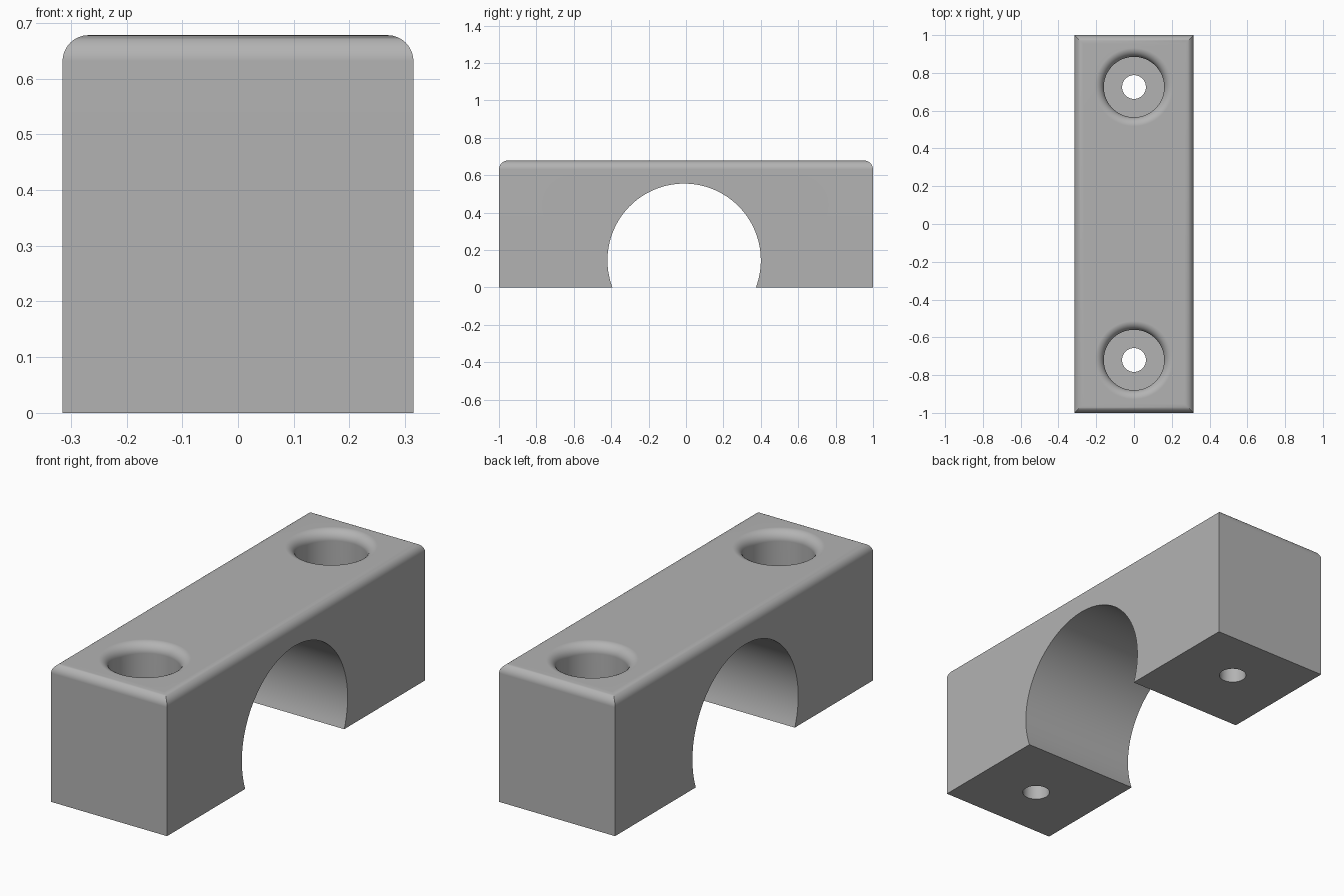
import bpy, bmesh
from math import sin, cos, pi, asin, radians
from mathutils import Vector

if "Cube" in bpy.data.objects:
    bpy.data.objects.remove(bpy.data.objects["Cube"])

HALF_W, HALF_L, TOP = 0.315, 1.0, 0.678
FILLET = 0.047
ARCH_Y, ARCH_Z, ARCH_R = -0.01, 0.145, 0.41
BORE_R, SCREW_R, FLOOR = 0.16, 0.063, 0.3

grey = bpy.data.materials.new("plain_grey")
grey.use_nodes = True
colour = (0.45, 0.45, 0.45, 1)
grey.diffuse_color = colour
grey.node_tree.nodes["Principled BSDF"].inputs["Base Color"].default_value = colour


def arc(cx, cy, r, start, end, steps):
    return [(cx + r * cos(start + (end - start) * i / steps),
             cy + r * sin(start + (end - start) * i / steps)) for i in range(steps + 1)]


def rounded_top(half):
    """Both upper corners, from right to left."""
    c, z = half - FILLET, TOP - FILLET
    return arc(c, z, FILLET, 0, pi / 2, 8) + arc(-c, z, FILLET, pi / 2, pi, 8)


def make_object(name, bm):
    bmesh.ops.recalc_face_normals(bm, faces=bm.faces)
    mesh = bpy.data.meshes.new(name)
    bm.to_mesh(mesh)
    bm.free()
    mesh.materials.append(grey)
    obj = bpy.data.objects.new(name, mesh)
    bpy.context.collection.objects.link(obj)
    return obj


def extrude_profile(name, points, axis, half):
    """Extrude a closed (horizontal, z) outline along x or y."""
    bm = bmesh.new()
    place = (lambda a, z: (-half, a, z)) if axis == "x" else (lambda a, z: (a, -half, z))
    face = bm.faces.new([bm.verts.new(place(*p)) for p in points])
    out = bmesh.ops.extrude_face_region(bm, geom=[face])
    move = Vector((2 * half, 0, 0)) if axis == "x" else Vector((0, 2 * half, 0))
    bmesh.ops.translate(bm, vec=move, verts=[v for v in out["geom"]
                                             if isinstance(v, bmesh.types.BMVert)])
    return make_object(name, bm)


def lathe(name, points, y):
    """Spin an (r, z) outline about a vertical axis."""
    bm = bmesh.new()
    verts = [bm.verts.new((r, 0, z)) for r, z in points]
    edges = [bm.edges.new(pair) for pair in zip(verts, verts[1:])]
    bmesh.ops.spin(bm, geom=verts + edges, cent=(0, 0, 0), axis=(0, 0, 1),
                   angle=2 * pi, steps=64, use_merge=True)
    bmesh.ops.remove_doubles(bm, verts=bm.verts, dist=1e-5)
    bmesh.ops.translate(bm, vec=(0, y, 0), verts=bm.verts)
    return make_object(name, bm)


def boolean(target, cutter, operation):
    bpy.context.view_layer.objects.active = target
    mod = target.modifiers.new(operation.lower(), "BOOLEAN")
    mod.operation, mod.object, mod.solver = operation, cutter, "EXACT"
    bpy.ops.object.modifier_apply(modifier=mod.name)
    bpy.data.objects.remove(cutter)


# Clamp body: arched side profile
dip = asin(ARCH_Z / ARCH_R)
arch = arc(ARCH_Y, ARCH_Z, ARCH_R, pi + dip, -dip, 72)
side = [(HALF_L, 0)] + rounded_top(HALF_L) + [(-HALF_L, 0)] + arch
body = extrude_profile("clamp_block", side, "x", HALF_W + 0.1)

# Rounded end profile trims the body to its width
end = [(HALF_W, -0.1)] + rounded_top(HALF_W) + [(-HALF_W, -0.1)]
boolean(body, extrude_profile("width_trim", end, "y", HALF_L + 0.1), "INTERSECT")

# Counterbored screw holes with a flared rim
flare = arc(BORE_R + FILLET, TOP - FILLET, FILLET, pi, pi / 2, 8)
hole = ([(0, -0.1), (SCREW_R, -0.1), (SCREW_R, FLOOR), (BORE_R, FLOOR)] + flare
        + [(BORE_R + FILLET, TOP + 0.1), (0, TOP + 0.1)])
for y in (-0.72, 0.725):
    boolean(body, lathe("screw_hole_cutter", hole, y), "DIFFERENCE")

# Smooth fillets and bores, crisp block edges
bpy.ops.object.select_all(action="DESELECT")
body.select_set(True)
bpy.context.view_layer.objects.active = body
bpy.ops.object.shade_smooth_by_angle(angle=radians(30))
weighted = body.modifiers.new("clean_shading", "WEIGHTED_NORMAL")
weighted.keep_sharp = True
